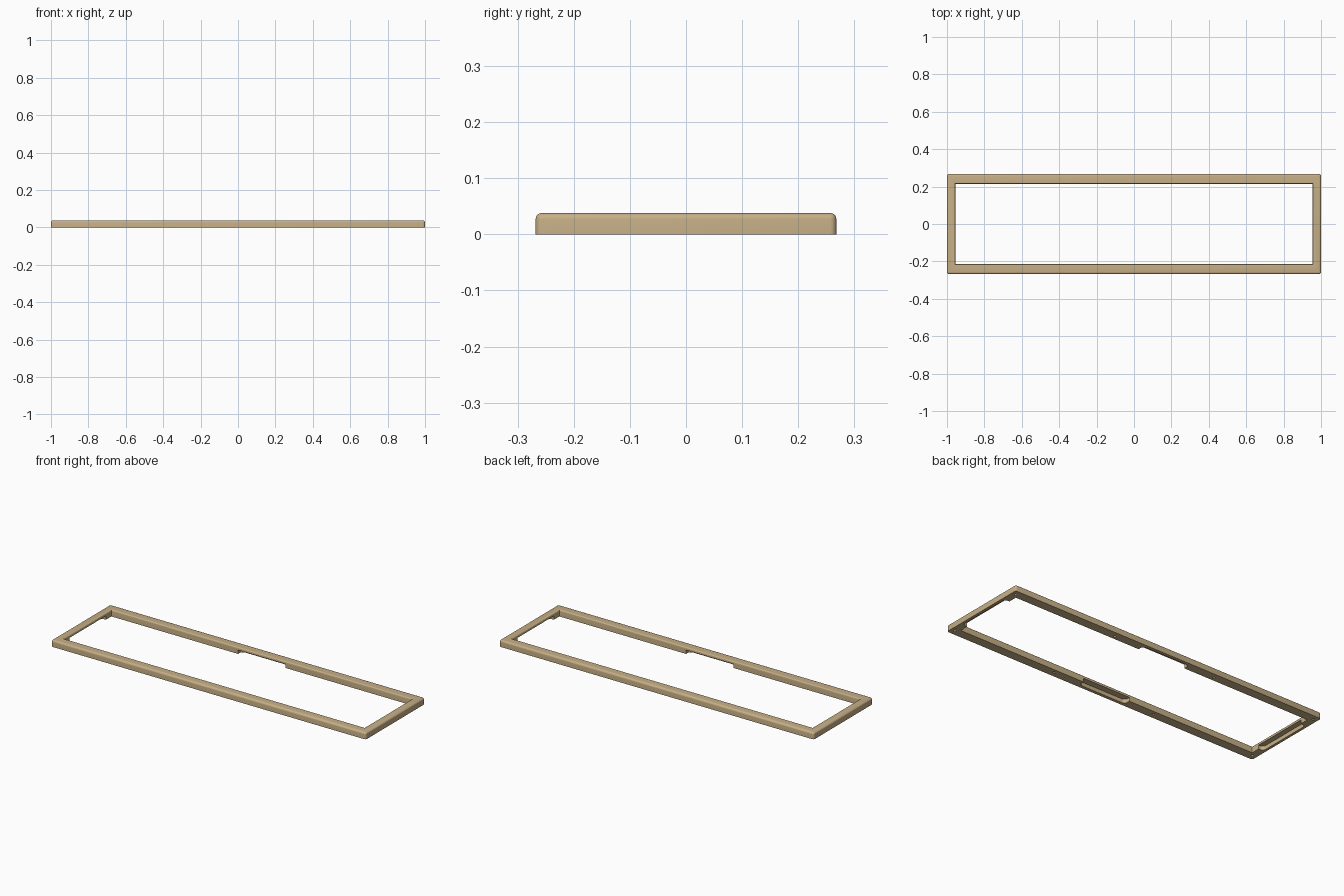
import bpy, bmesh

if "Cube" in bpy.data.objects:
    bpy.data.objects.remove(bpy.data.objects["Cube"])

L, W, H = 1.0, 0.268, 0.038          # half length, half width, height
IL, IW = 0.955, 0.215                # half size of the opening
NOTCH_H = 0.022

tan = bpy.data.materials.new("tan plastic")
tan.diffuse_color = (0.57, 0.43, 0.24, 1)
tan.use_nodes = True
tan.node_tree.nodes["Principled BSDF"].inputs["Base Color"].default_value = tan.diffuse_color


def new_object(name, bm):
    mesh = bpy.data.meshes.new(name)
    bm.normal_update()
    bm.to_mesh(mesh)
    bm.free()
    mesh.materials.append(tan)
    obj = bpy.data.objects.new(name, mesh)
    bpy.context.collection.objects.link(obj)
    return obj


def cutter(name, add):
    bm = bmesh.new()
    add(bm)
    obj = new_object(name, bm)
    obj.hide_render = True
    obj.hide_viewport = True
    cut = frame.modifiers.new(name, 'BOOLEAN')
    cut.operation = 'DIFFERENCE'
    cut.solver = 'EXACT'
    cut.object = obj


def rounded_box(cx, cy, hx, hy):
    """Box rising from below the floor to the notch ceiling, plan corners rounded."""
    def add(bm):
        z0 = -0.02
        res = bmesh.ops.create_cube(bm, size=1)
        for v in res["verts"]:
            v.co = (cx + v.co.x * 2 * hx, cy + v.co.y * 2 * hy,
                    z0 if v.co.z < 0 else NOTCH_H)
        edges = [e for e in bm.edges if abs(e.verts[0].co.z - e.verts[1].co.z) > 0.01]
        bmesh.ops.bevel(bm, geom=edges, offset=0.02, segments=6, profile=0.5, affect='EDGES')
    return add


def hole(x, y):
    def add(bm):
        res = bmesh.ops.create_cone(bm, cap_ends=True, segments=20,
                                    radius1=0.007, radius2=0.007, depth=0.04)
        bmesh.ops.translate(bm, verts=res["verts"], vec=(x, y, 0.004))
    return add


# Rectangular ring with filleted top edges and outer corners
bm = bmesh.new()
corners = [(-1, -1), (1, -1), (1, 1), (-1, 1)]
loops = [[bm.verts.new((sx * a, sy * b, z)) for sx, sy in corners]
         for a, b, z in ((L, W, 0), (L, W, H), (IL, IW, H), (IL, IW, 0))]
for k in range(4):
    a, b = loops[k], loops[(k + 1) % 4]
    for i in range(4):
        j = (i + 1) % 4
        bm.faces.new((a[i], a[j], b[j], b[i]))
bmesh.ops.recalc_face_normals(bm, faces=bm.faces)
fillet = [bm.edges.get((loops[0][i], loops[1][i])) for i in range(4)]
fillet += [bm.edges.get((loops[1][i], loops[1][(i + 1) % 4])) for i in range(4)]
bmesh.ops.bevel(bm, geom=fillet, offset=0.011, segments=5, profile=0.5, affect='EDGES')
inner = [e for e in bm.edges if all(
    abs(v.co.z - H) < 1e-5 and abs(v.co.x) < IL + 1e-4 and abs(v.co.y) < IW + 1e-4
    for v in e.verts)]
bmesh.ops.bevel(bm, geom=inner, offset=0.007, segments=4, profile=0.5, affect='EDGES')
frame = new_object("frame", bm)

# Finger notches under the inner edge of each bar
for s, side in ((-1, "a"), (1, "b")):
    cutter("long_notch_" + side, rounded_box(0, s * (IW - 0.005), 0.15, 0.04))
    cutter("short_notch_" + side, rounded_box(s * (IL - 0.01), 0, 0.04, 0.165))

# Small fixing holes in the underside
for x in (-0.975, -0.325, 0.325, 0.975):
    for y in (-0.237, 0.237):
        cutter("fixing_hole", hole(x, y))

# Bake the cuts and shade
depsgraph = bpy.context.evaluated_depsgraph_get()
baked = bpy.data.meshes.new_from_object(frame.evaluated_get(depsgraph))
frame.modifiers.clear()
frame.data = baked
for obj in list(bpy.data.objects):
    if obj != frame:
        bpy.data.objects.remove(obj)
bpy.context.view_layer.objects.active = frame
frame.select_set(True)
bpy.ops.object.shade_smooth_by_angle()
